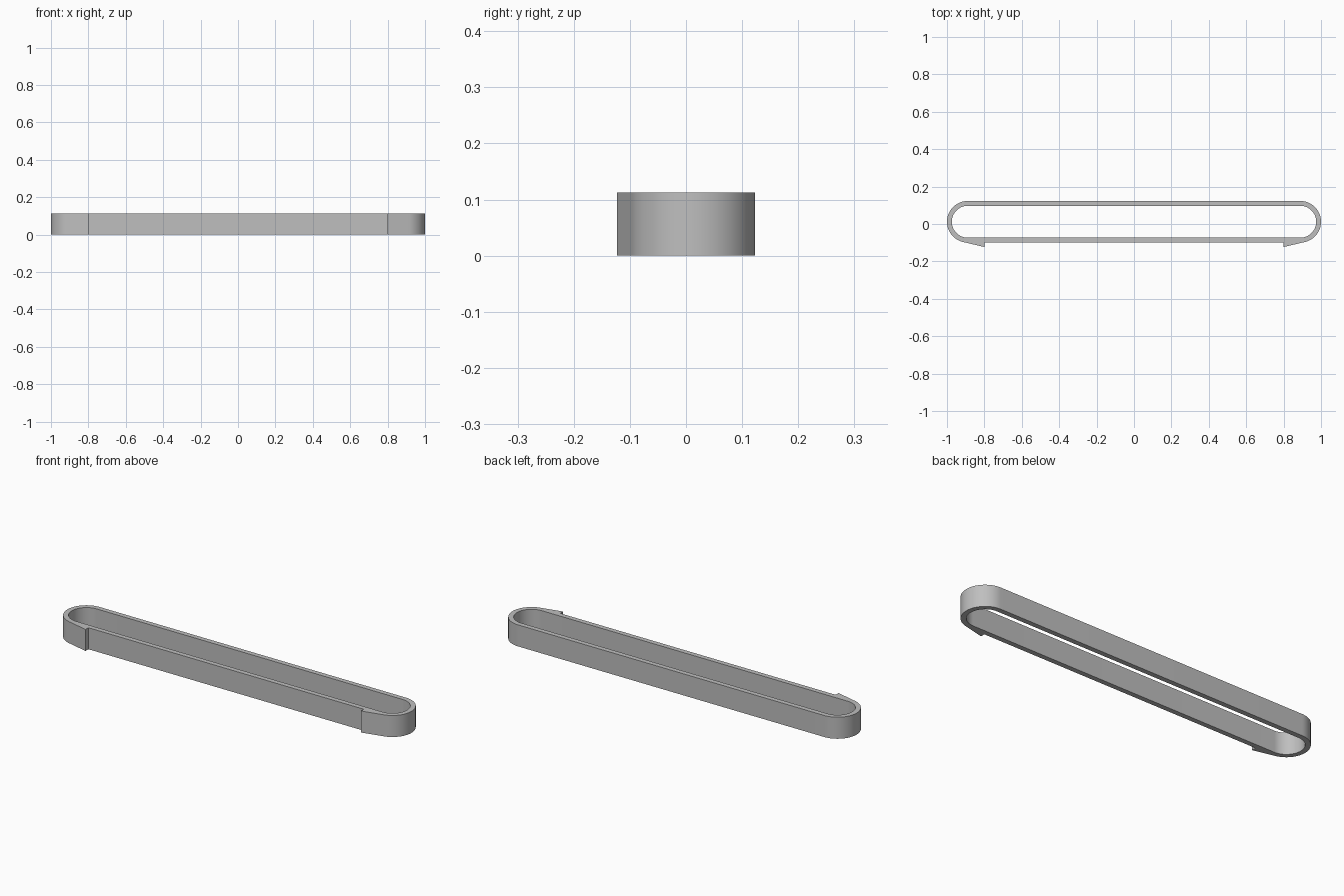
import bpy, bmesh
from math import radians, cos, sin, asin, atan2, hypot, pi

cube = bpy.data.objects.get("Cube")
if cube:
    bpy.data.objects.remove(cube, do_unlink=True)

HEIGHT = 0.113
RADIUS, WALL = 0.111, 0.026
CX, CY = 1 - RADIUS, 0.123 - RADIUS     # centre of the round end
TIP = (0.8, -0.123)                     # point of the locking barb
STEPS = 40

grey = bpy.data.materials.new("plain grey")
grey.use_nodes = True
colour = (0.52, 0.52, 0.52, 1)
grey.diffuse_color = colour
grey.node_tree.nodes["Principled BSDF"].inputs["Base Color"].default_value = colour


def arc(radius, end):
    """Right-hand end, from the back wall round to the given angle."""
    start = pi / 2
    return [(CX + radius * cos(start + (end - start) * i / STEPS),
             CY + radius * sin(start + (end - start) * i / STEPS))
            for i in range(STEPS + 1)]


def mirrored(half):
    return half + [(-x, y) for x, y in reversed(half)]


# Outer outline: the barb leaves the round end along its tangent
dx, dy = CX - TIP[0], CY - TIP[1]
slope = atan2(dy, dx) - asin(RADIUS / hypot(dx, dy))
outer = mirrored(arc(RADIUS, slope - pi / 2) + [TIP, (TIP[0], CY - RADIUS)])
inner = mirrored(arc(RADIUS - WALL, -pi / 2))

# Fill between the outlines and raise the band
bm = bmesh.new()
for outline in (outer, inner):
    verts = [bm.verts.new((x, y, 0)) for x, y in outline]
    for i, v in enumerate(verts):
        bm.edges.new((verts[i - 1], v))
bmesh.ops.triangle_fill(bm, edges=bm.edges[:], use_beauty=True)
top = bmesh.ops.extrude_face_region(bm, geom=bm.faces[:], use_keep_orig=True)
bmesh.ops.translate(bm, vec=(0, 0, HEIGHT),
                    verts=[g for g in top["geom"] if isinstance(g, bmesh.types.BMVert)])
bmesh.ops.recalc_face_normals(bm, faces=bm.faces[:])

mesh = bpy.data.meshes.new("barbed_loop_band")
bm.to_mesh(mesh)
bm.free()
mesh.materials.append(grey)
band = bpy.data.objects.new("barbed_loop_band", mesh)
bpy.context.collection.objects.link(band)

bpy.ops.object.select_all(action="DESELECT")
band.select_set(True)
bpy.context.view_layer.objects.active = band
bpy.ops.object.shade_smooth_by_angle(angle=radians(30))
